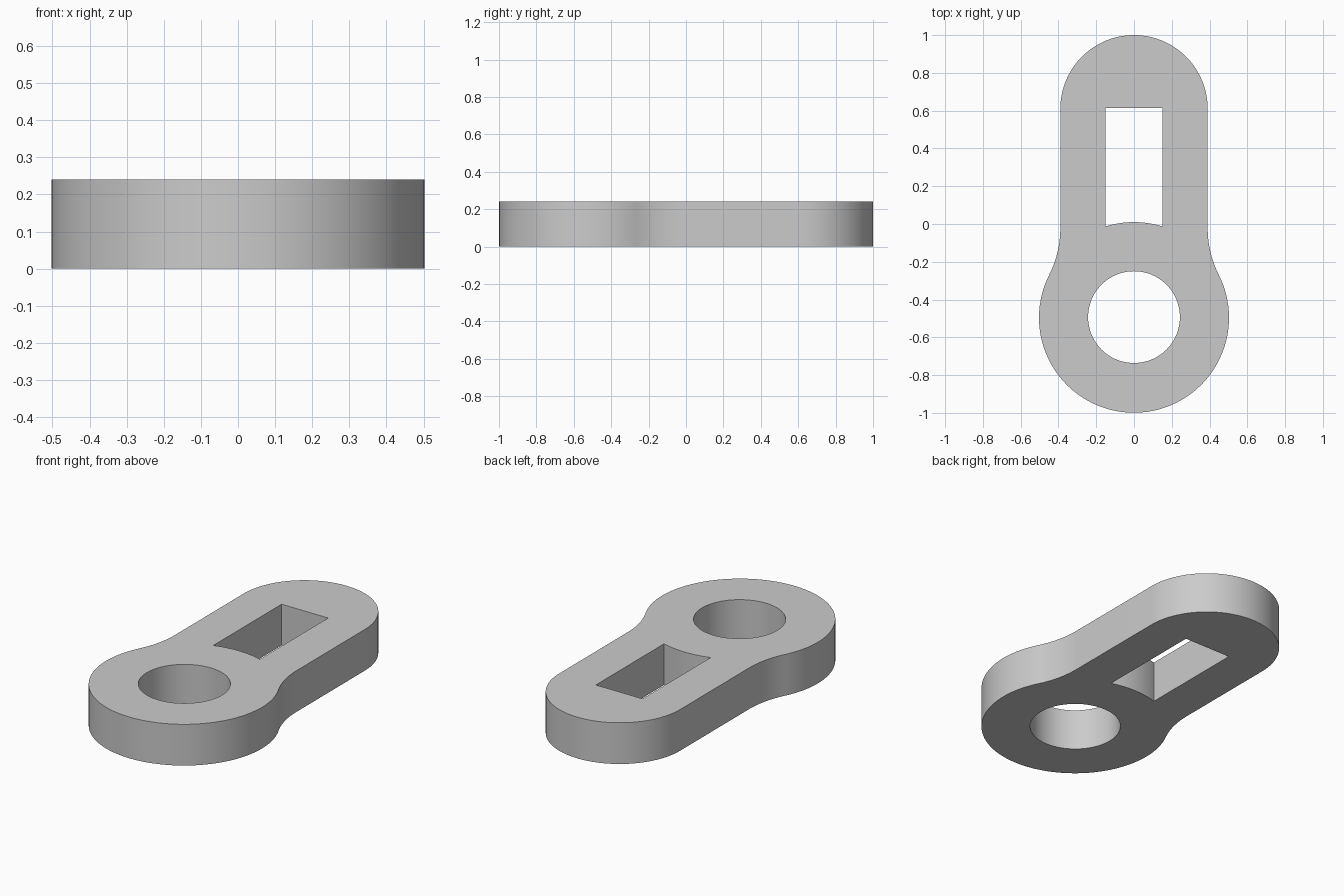
import bpy, bmesh
from math import pi, sin, cos, acos, asin, radians

cube = bpy.data.objects.get("Cube")
if cube:
    bpy.data.objects.remove(cube)

THICK = 0.24
EYE_Y, EYE_R, HOLE_R = -0.496, 0.503, 0.243     # round eye end
TIP_Y, TIP_R = 0.61, 0.39                       # narrow rounded end
NECK_R = 0.55                                   # concave blend radius
SLOT_W, SLOT_TOP, SLOT_R = 0.15, 0.615, 0.506   # slot with arched lower end


def arc(cx, cy, r, start, end, steps):
    """Points along an arc, both ends included."""
    angles = [start + (end - start) * i / steps for i in range(steps + 1)]
    return [(cx + r * cos(a), cy + r * sin(a)) for a in angles]


def mirrored(half):
    """Close a right-hand half profile that starts and ends on x = 0."""
    return half + [(-x, y) for x, y in half[-2:0:-1]]


# Outer outline: eye arc, tangent neck blend, tip arc
meet = acos((TIP_R + NECK_R) / (EYE_R + NECK_R))
neck_x = TIP_R + NECK_R
neck_y = EYE_Y + (EYE_R + NECK_R) * sin(meet)
outline = mirrored(
    arc(0, EYE_Y, EYE_R, -pi / 2, meet, 48)
    + arc(neck_x, neck_y, NECK_R, pi + meet, pi, 16)[1:]
    + arc(0, TIP_Y, TIP_R, 0, pi / 2, 32))

# Openings: round hole and slot
hole = arc(0, EYE_Y + 0.003, HOLE_R, 0, 2 * pi, 80)[:-1]
half_angle = asin(SLOT_W / SLOT_R)
slot = arc(0, EYE_Y, SLOT_R, pi / 2 + half_angle, pi / 2 - half_angle, 16)
slot += [(SLOT_W, SLOT_TOP), (-SLOT_W, SLOT_TOP)]

# Fill between the loops, then extrude to thickness
bm = bmesh.new()
edges = []
for loop in (outline, hole, slot):
    verts = [bm.verts.new((x, y, 0)) for x, y in loop]
    edges += [bm.edges.new((v, verts[i - 1])) for i, v in enumerate(verts)]
bmesh.ops.triangle_fill(bm, use_beauty=True, edges=edges, normal=(0, 0, 1))
raised = bmesh.ops.extrude_face_region(bm, geom=bm.faces[:], use_keep_orig=True)
top = [g for g in raised["geom"] if isinstance(g, bmesh.types.BMVert)]
bmesh.ops.translate(bm, verts=top, vec=(0, 0, THICK))
bmesh.ops.recalc_face_normals(bm, faces=bm.faces[:])

mesh = bpy.data.meshes.new("link_plate")
bm.to_mesh(mesh)
bm.free()
plate = bpy.data.objects.new("link_plate", mesh)
bpy.context.collection.objects.link(plate)

# Plain grey finish
grey = bpy.data.materials.new("plain_grey")
grey.use_nodes = True
colour = (0.6, 0.6, 0.6, 1)
grey.diffuse_color = colour
grey.node_tree.nodes["Principled BSDF"].inputs["Base Color"].default_value = colour
mesh.materials.append(grey)

bpy.ops.object.select_all(action="DESELECT")
plate.select_set(True)
bpy.context.view_layer.objects.active = plate
bpy.ops.object.shade_smooth_by_angle(angle=radians(30))
